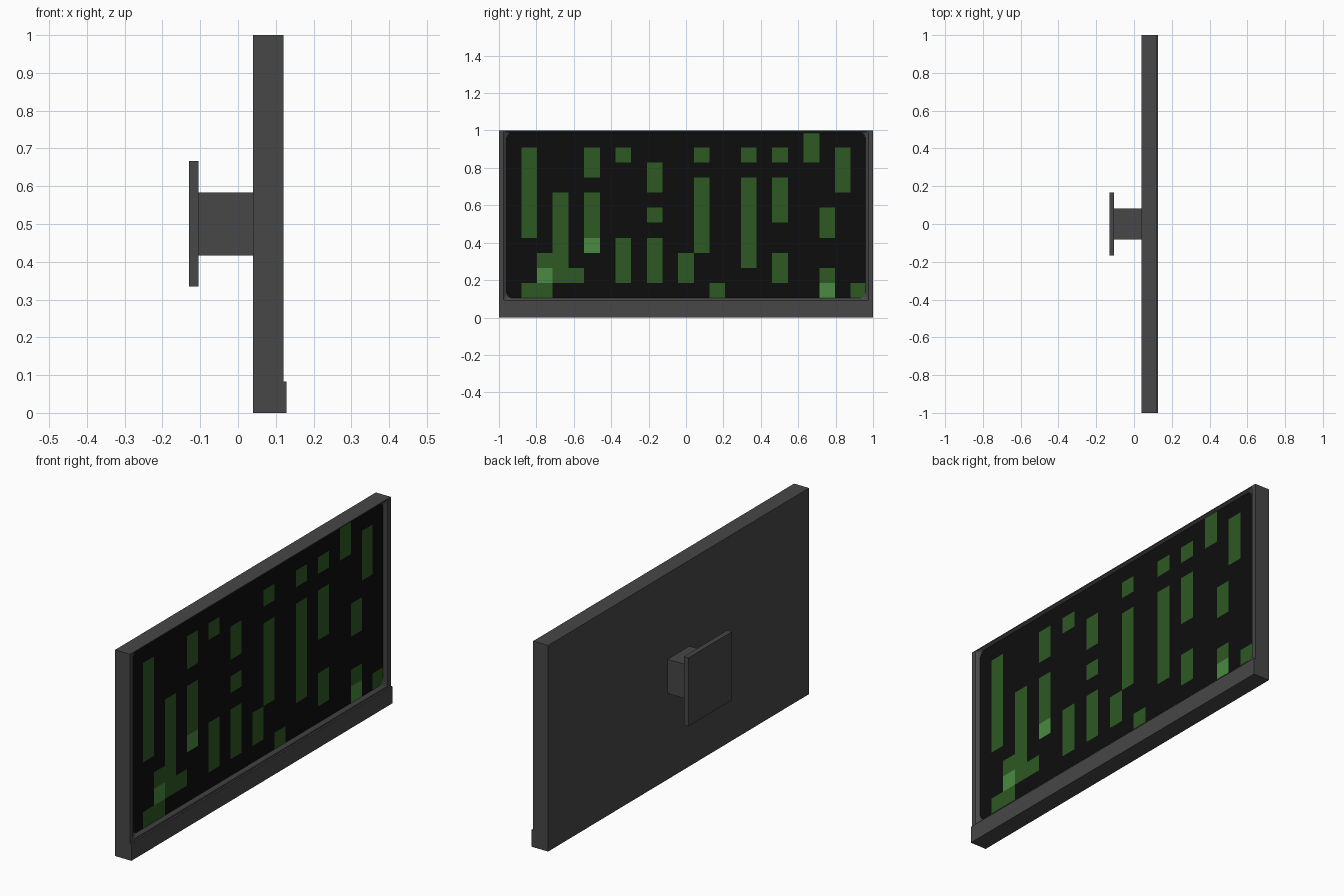
import bpy, bmesh, math

cube = bpy.data.objects.get("Cube")
if cube:
    bpy.data.objects.remove(cube, do_unlink=True)


def material(name, rgb):
    m = bpy.data.materials.new(name)
    m.use_nodes = True
    m.diffuse_color = (*rgb, 1)
    bsdf = m.node_tree.nodes["Principled BSDF"]
    bsdf.inputs["Base Color"].default_value = (*rgb, 1)
    bsdf.inputs["Roughness"].default_value = 0.8
    return m


GREY = material("dark grey casing", (0.063, 0.063, 0.063))
BLACK = material("screen black", (0.004, 0.004, 0.004))
GREEN = material("dim green", (0.026, 0.100, 0.017))
LIGHT = material("bright green", (0.070, 0.255, 0.052))


def finish(name, bm, mats):
    me = bpy.data.meshes.new(name)
    bm.to_mesh(me)
    bm.free()
    for m in mats:
        me.materials.append(m)
    ob = bpy.data.objects.new(name, me)
    bpy.context.collection.objects.link(ob)
    return ob


def box(name, x, y, z):
    bm = bmesh.new()
    bmesh.ops.create_cube(bm, size=1)
    for v in bm.verts:
        v.co = [lo + (c + 0.5) * (hi - lo) for c, (lo, hi) in zip(v.co, (x, y, z))]
    return finish(name, bm, [GREY])


def rounded_loop(bm, x, half_y, z0, z1, r, steps=5):
    """Rectangle in the YZ plane with corner radius r."""
    verts = []
    corners = [(half_y - r, z1 - r), (-half_y + r, z1 - r),
               (-half_y + r, z0 + r), (half_y - r, z0 + r)]
    for i, (cy, cz) in enumerate(corners):
        for s in range(steps):
            a = math.pi / 2 * (i + s / (steps - 1))
            verts.append(bm.verts.new((x, cy + r * math.cos(a), cz + r * math.sin(a))))
    return verts


# Casing: back panel, sides, flat rim and a sloped bezel around the screen
bm = bmesh.new()
loops = [rounded_loop(bm, 0.04, 1.0, 0.0, 1.0, 0),
         rounded_loop(bm, 0.12, 1.0, 0.0, 1.0, 0),
         rounded_loop(bm, 0.12, 0.975, 0.092, 0.995, 0),
         rounded_loop(bm, 0.106, 0.958, 0.105, 0.987, 0.03)]
for a, b in zip(loops, loops[1:]):
    for i in range(len(a)):
        j = (i + 1) % len(a)
        bm.faces.new((a[i], a[j], b[j], b[i]))
bm.faces.new(list(reversed(loops[0])))
bmesh.ops.remove_doubles(bm, verts=bm.verts, dist=1e-5)
bmesh.ops.recalc_face_normals(bm, faces=bm.faces)
finish("casing", bm, [GREY])

# Lower lip and wall mount
box("lower_lip", (0.12, 0.128), (-1, 1), (0, 0.083))
box("mount_arm", (-0.105, 0.04), (-0.083, 0.083), (0.417, 0.583))
box("mount_plate", (-0.13, -0.105), (-0.167, 0.167), (0.335, 0.667))

# Screen: a grid of cells; lit runs are column -> (first row, last row)
RUNS = {1: [(4, 9), (0, 0)], 2: [(0, 2)], 3: [(1, 6)], 4: [(1, 1)],
        5: [(8, 9), (3, 6)], 7: [(9, 9), (1, 3)], 9: [(7, 8), (5, 5), (1, 3)],
        11: [(1, 2)], 12: [(9, 9), (3, 7)], 13: [(0, 0)], 15: [(9, 9), (2, 7)],
        17: [(9, 9), (5, 7), (1, 2)], 19: [(9, 10)], 20: [(4, 5), (0, 1)],
        21: [(7, 9)], 22: [(0, 0)]}
BRIGHT = {(2, 1), (5, 3), (20, 0)}
COLS, ROWS = 23, 11
Y0, Y1, Z0, Z1 = -0.964, 0.964, 0.105, 0.989
bm = bmesh.new()
grid = [[bm.verts.new((0.107, Y0 + (Y1 - Y0) * c / COLS, Z0 + (Z1 - Z0) * r / ROWS))
         for r in range(ROWS + 1)] for c in range(COLS + 1)]
for c in range(COLS):
    for r in range(ROWS):
        f = bm.faces.new((grid[c][r], grid[c + 1][r], grid[c + 1][r + 1], grid[c][r + 1]))
        if (c, r) in BRIGHT:
            f.material_index = 2
        elif any(lo <= r <= hi for lo, hi in RUNS.get(c, [])):
            f.material_index = 1
finish("screen", bm, [BLACK, GREEN, LIGHT])
